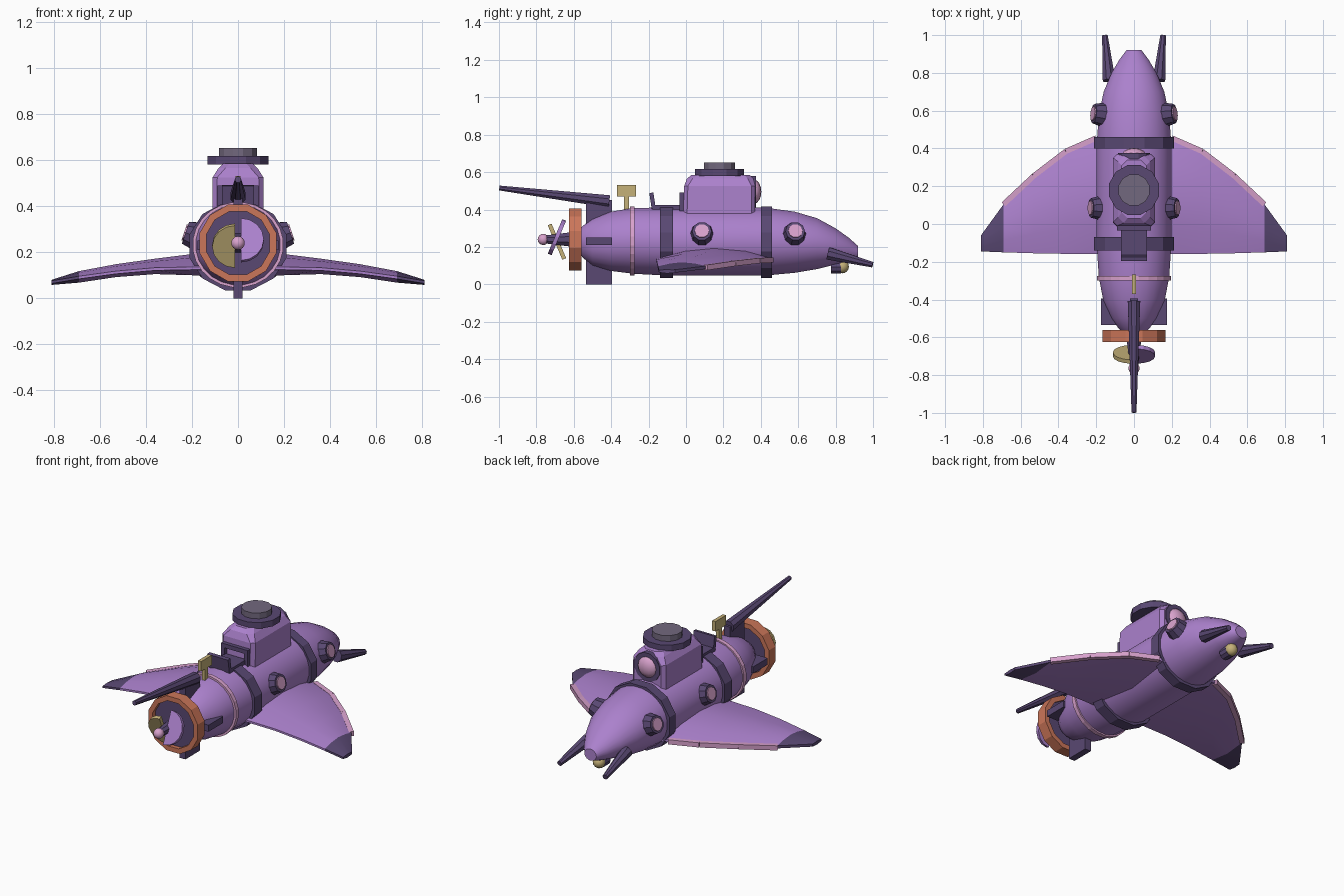
import bpy, bmesh, math
from mathutils import Vector, Matrix

if "Cube" in bpy.data.objects:
    bpy.data.objects.remove(bpy.data.objects["Cube"])


def material(name, r, g, b):
    m = bpy.data.materials.new(name)
    m.use_nodes = True
    m.diffuse_color = (r, g, b, 1)
    m.node_tree.nodes["Principled BSDF"].inputs["Base Color"].default_value = (r, g, b, 1)
    return m


PURPLE = material("purple hull", .41, .22, .61)
DARK = material("dark plum", .10, .065, .17)
PINK = material("pink trim", .69, .36, .61)
COPPER = material("copper", .60, .18, .10)
BRASS = material("brass", .56, .44, .19)
GREY = material("grey lid", .17, .14, .21)


def finish(name, bm, mat, smooth=None):
    bmesh.ops.recalc_face_normals(bm, faces=bm.faces)
    me = bpy.data.meshes.new(name)
    bm.to_mesh(me)
    bm.free()
    me.materials.append(mat)
    ob = bpy.data.objects.new(name, me)
    bpy.context.collection.objects.link(ob)
    if smooth:
        bpy.ops.object.select_all(action='DESELECT')
        ob.select_set(True)
        bpy.context.view_layer.objects.active = ob
        bpy.ops.object.shade_smooth_by_angle(angle=math.radians(smooth))
    return ob


def loft(name, rings, mat, smooth=None, closed=False):
    bm = bmesh.new()
    rows = [[bm.verts.new(p) for p in ring] for ring in rings]
    n = len(rows[0])
    pairs = list(zip(rows, rows[1:])) + ([(rows[-1], rows[0])] if closed else [])
    for a, b in pairs:
        for i in range(n):
            j = (i + 1) % n
            bm.faces.new((a[i], a[j], b[j], b[i]))
    if not closed:
        bm.faces.new(rows[0])
        bm.faces.new(rows[-1])
    return finish(name, bm, mat, smooth)


def ellipse(y, rx, rz, cz, n):
    return [(rx * math.cos(a), y, cz + rz * math.sin(a))
            for a in (math.tau * (i + .5) / n for i in range(n))]


def band(name, y0, y1, outer, inner, cz, mat, n=12):
    # Hollow square-section hoop around the hull axis
    loft(name, [ellipse(y, r[0], r[1], cz, n) for y, r in
                ((y0, inner), (y0, outer), (y1, outer), (y1, inner))], mat, closed=True)


def rod(name, a, b, r1, r2, mat, n=12, smooth=None):
    a, b = Vector(a), Vector(b)
    d = b - a
    bm = bmesh.new()
    mx = Matrix.Translation((a + b) / 2) @ d.to_track_quat('Z', 'Y').to_matrix().to_4x4()
    mx = mx @ Matrix.Rotation(math.pi / n, 4, 'Z')
    bmesh.ops.create_cone(bm, cap_ends=True, segments=n, radius1=r1, radius2=r2,
                          depth=d.length, matrix=mx)
    return finish(name, bm, mat, smooth)


def box(name, lo, hi, mat, tilt=0):
    lo, hi = Vector(lo), Vector(hi)
    bm = bmesh.new()
    mx = Matrix.Translation((lo + hi) / 2) @ Matrix.Rotation(tilt, 4, 'X')
    bmesh.ops.create_cube(bm, size=1, matrix=mx @ Matrix.Diagonal((*(hi - lo), 1)))
    return finish(name, bm, mat)


def ball(name, c, r, mat, scale=(1, 1, 1)):
    bm = bmesh.new()
    bmesh.ops.create_uvsphere(bm, u_segments=14, v_segments=8, radius=r,
                              matrix=Matrix.Translation(c) @ Matrix.Diagonal((*scale, 1)))
    return finish(name, bm, mat, 50)


# Hull: y, half width, bottom, top
hull = [(-.58, .05, .18, .28), (-.55, .085, .14, .315), (-.5, .12, .10, .35),
        (-.4, .165, .07, .39), (-.28, .188, .055, .41), (-.1, .2, .045, .412),
        (.42, .2, .045, .412), (.58, .187, .06, .39), (.7, .162, .08, .355),
        (.8, .12, .105, .30), (.87, .078, .12, .25), (.92, .04, .135, .205)]
loft("hull", [ellipse(y, w, (t - b) / 2, (t + b) / 2, 24) for y, w, b, t in hull], PURPLE, 40)
band("front_band", .40, .46, (.218, .198), (.19, .17), .226, DARK)
band("rear_band", -.14, -.07, (.218, .198), (.19, .17), .226, DARK)
band("thin_band", -.30, -.275, (.198, .186), (.17, .16), .232, PINK, 24)

# Conning tower, lofted upward from chamfered rectangles
def tower_ring(z, w, y0, y1, c):
    return [(-w + c, y0, z), (w - c, y0, z), (w, y0 + c, z), (w, y1 - c, z),
            (w - c, y1, z), (-w + c, y1, z), (-w, y1 - c, z), (-w, y0 + c, z)]


loft("tower", [tower_ring(.34, .112, -.015, .37, .02), tower_ring(.525, .11, -.01, .37, .02),
               tower_ring(.565, .085, .005, .36, .03), tower_ring(.585, .065, .03, .34, .03)],
     PURPLE)
rod("hatch_rim", (0, .18, .58), (0, .18, .617), .136, .136, DARK)
rod("hatch_lid", (0, .18, .61), (0, .18, .652), .086, .086, GREY)
rod("tower_window_rim", (0, .335, .495), (0, .375, .495), .088, .088, DARK)
ball("tower_window", (0, .36, .495), .066, PINK, (1, .65, 1))

# Rear frame on the tower and the deck screen behind it
for s in (-1, 1):
    box("tower_frame_post", (s * .078 - .012, -.035, .39), (s * .078 + .012, .005, .49), DARK)
box("tower_frame_top", (-.09, -.035, .465), (.09, .005, .49), DARK)
box("deck_plate", (-.07, -.18, .40), (.07, -.02, .425), DARK)
box("deck_screen", (-.07, -.19, .405), (.07, -.168, .49), DARK, .15)

# Brass marker on the rear deck
box("marker_post", (-.01, -.332, .39), (.01, -.305, .49), BRASS)
box("marker_head", (-.011, -.37, .47), (.011, -.268, .53), BRASS)

# Tail fins and stinger
box("vertical_fin", (-.02, -.535, 0), (.02, -.395, .45), DARK)
box("horizontal_fin", (-.176, -.535, .21), (.176, -.395, .25), DARK)
rod("stinger", (0, -.41, .443), (0, -.998, .515), .036, .014, DARK, 8)

# Duct and propeller
band("duct", -.625, -.56, (.172, .172), (.142, .142), .24, COPPER)
rod("duct_plate", (0, -.60, .24), (0, -.57, .24), .15, .15, DARK)
rod("propeller_shaft", (0, -.76, .24), (0, -.59, .24), .022, .045, DARK, 8)
ball("propeller_cap", (0, -.763, .24), .03, PINK)


def blade(name, side, mat, tilt):
    # Half disc, pitched about the x axis
    arc = [(side * (.012 + .1 * math.sin(a)), .1 * math.cos(a))
           for a in (math.pi * i / 8 for i in range(9))]
    mx = Matrix.Translation((0, -.69, .24 - .012 * -side)) @ Matrix.Rotation(tilt, 4, 'X')
    loft(name, [[mx @ Vector((x, y, z)) for x, z in arc] for y in (-.011, .011)], mat)


blade("left_blade", 1, PURPLE, -.4)
blade("right_blade", -1, BRASS, .4)

# Wing stations: x, trailing y, leading y, edge z, top z, bottom z
stations = [(.10, -.16, .47, .130, .195, .10), (.2, -.16, .455, .130, .192, .10),
            (.36, -.158, .385, .127, .172, .105), (.53, -.155, .255, .112, .148, .092),
            (.69, -.15, .105, .09, .118, .068), (.81, -.145, -.06, .07, .08, .058)]


def wing_ring(s, x, y0, y1, e, t, b):
    shape = [(0, e - .006), (0, e + .006), (.25, e + (t - e) * .75), (.5, t),
             (.78, e + (t - e) * .75), (1, e + .008), (1, e - .008), (.5, b)]
    return [(s * x, y0 + (y1 - y0) * f, z) for f, z in shape]


for s, side in ((1, "left"), (-1, "right")):
    wing = loft(side + "_wing", [wing_ring(s, *st) for st in stations], PURPLE, 35)
    wing.data.materials.append(DARK)
    for p in wing.data.polygons:
        if abs(p.center.x) > .69:
            p.material_index = 1
    # Trim strips along the leading edge
    for a, b in zip(stations[1:4], stations[2:5]):
        rod(side + "_wing_trim", (s * a[0], a[2], a[3]), (s * b[0], b[2], b[3]),
            .02, .02, PINK, 4)

    # Portholes
    for y, x, n in ((.085, .19, (s, 0, .33)), (.58, .176, (s, .12, .33))):
        n = Vector(n).normalized()
        c = Vector((s * x, y, .272))
        rod(side + "_porthole_rim", c - n * .02, c + n * .04, .066, .052, DARK, 10)
        rod(side + "_porthole_glass", c, c + n * .046, .042, .038, PINK, 10)

    # Nose horns
    rod(side + "_horn", (s * .132, .76, .165), (s * .154, .998, .105), .036, .016, DARK, 8)

# Chin lamp
rod("lamp_mount", (0, .775, .092), (0, .83, .092), .036, .036, DARK, 10)
ball("lamp", (0, .835, .095), .036, BRASS)
